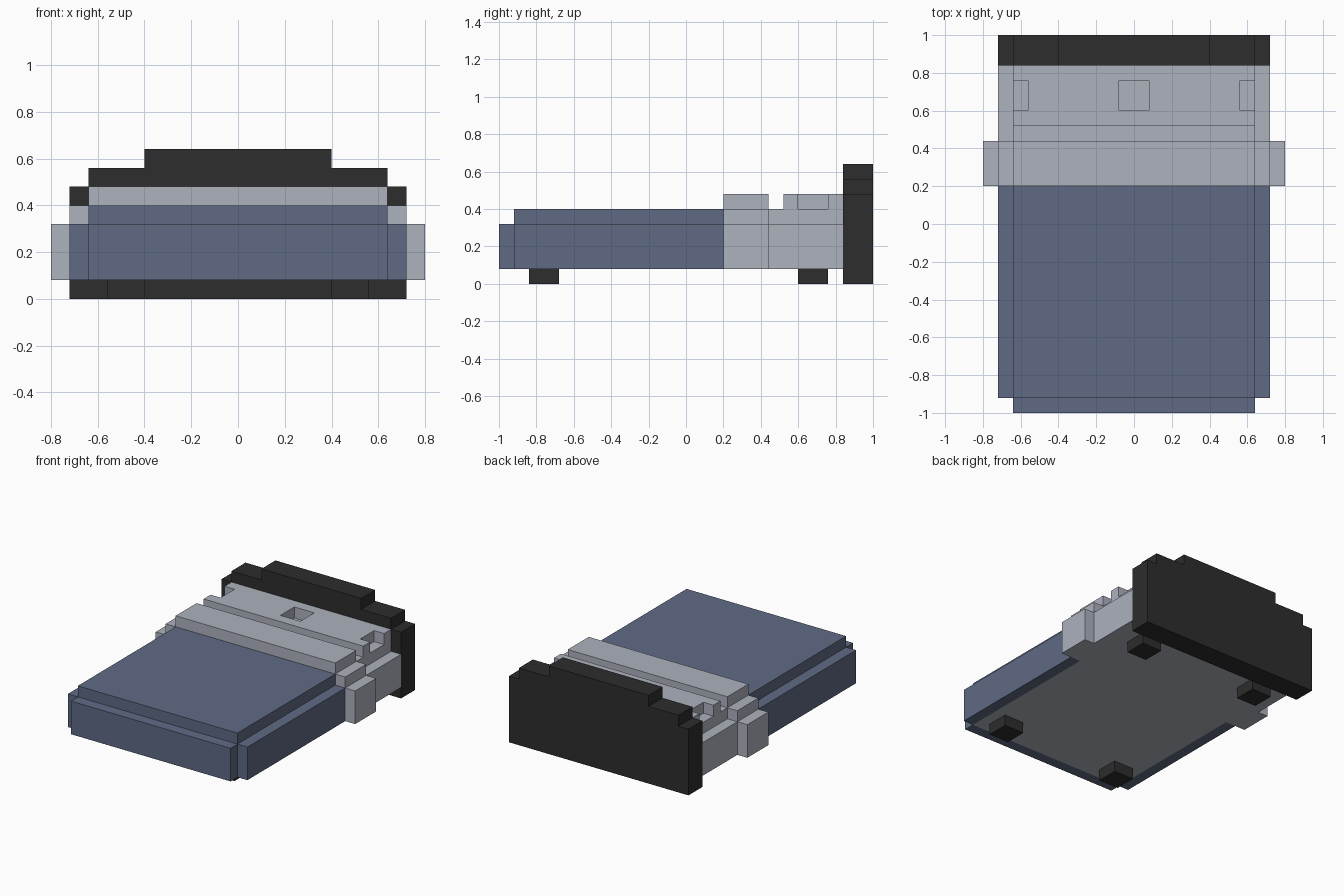
import bpy
import bmesh

if "Cube" in bpy.data.objects:
    bpy.data.objects.remove(bpy.data.objects["Cube"], do_unlink=True)


def material(name, rgb):
    """Flat material from 0-255 display values."""
    lin = [((c / 255 + 0.055) / 1.055) ** 2.4 for c in rgb] + [1.0]
    m = bpy.data.materials.new(name)
    m.use_nodes = True
    m.diffuse_color = lin
    bsdf = m.node_tree.nodes["Principled BSDF"]
    bsdf.inputs["Base Color"].default_value = lin
    bsdf.inputs["Roughness"].default_value = 0.9
    return m


BLUE = material("blanket blue", (95, 106, 132))
LINEN = material("linen grey", (173, 178, 190))
DARK = material("dark frame", (45, 45, 45))


def extrude(name, outline, y0, y1, mat):
    """Solid made by pulling an x-z outline along y."""
    bm = bmesh.new()
    face = bm.faces.new([bm.verts.new((x, y0, z)) for x, z in outline])
    new = bmesh.ops.extrude_face_region(bm, geom=[face])["geom"]
    verts = [g for g in new if isinstance(g, bmesh.types.BMVert)]
    bmesh.ops.translate(bm, verts=verts, vec=(0, y1 - y0, 0))
    bmesh.ops.recalc_face_normals(bm, faces=bm.faces)
    mesh = bpy.data.meshes.new(name)
    bm.to_mesh(mesh)
    bm.free()
    mesh.materials.append(mat)
    ob = bpy.data.objects.new(name, mesh)
    bpy.context.collection.objects.link(ob)
    return ob


def mirrored(half):
    """Close a right-hand half outline across x = 0."""
    return half + [(-x, z) for x, z in reversed(half)]


def box(name, x0, x1, y0, y1, z0, z1, mat):
    return extrude(name, [(x0, z0), (x1, z0), (x1, z1), (x0, z1)], y0, y1, mat)


# Stepped headboard
extrude("headboard", mirrored([(0.72, 0), (0.72, 0.48), (0.64, 0.48), (0.64, 0.56),
                               (0.40, 0.56), (0.40, 0.64)]), 0.84, 1.0, DARK)

# Four feet
for side, s in (("left", 1), ("right", -1)):
    for end, y in (("front", -0.84), ("back", 0.60)):
        xs = sorted((s * 0.40, s * 0.56))
        box(f"{end}_{side}_foot", *xs, y, y + 0.16, 0, 0.08, DARK)

# Mattress under the blanket, and the bare part at the head end
box("mattress", -0.64, 0.64, -0.92, 0.20, 0.08, 0.32, LINEN)
step = [(0.72, 0.08), (0.72, 0.32), (0.64, 0.32), (0.64, 0.40)]
extrude("mattress_head", mirrored(step), 0.44, 0.84, LINEN)

# Blanket draped over the mattress, with a flap at the foot end
extrude("blanket", mirrored([(0.64, 0.32), (0.64, 0.08)] + step), -0.92, 0.20, BLUE)
box("blanket_foot_flap", -0.64, 0.64, -1.0, -0.92, 0.08, 0.32, BLUE)

# Folded-back sheet
extrude("sheet_fold", mirrored([(0.80, 0.08), (0.80, 0.32), (0.72, 0.32), (0.72, 0.40),
                                (0.64, 0.40), (0.64, 0.48)]), 0.20, 0.44, LINEN)

# Pillows: one slab with a centre well and a notch at each end
pillow = box("pillows", -0.64, 0.64, 0.52, 0.84, 0.40, 0.48, LINEN)
for x0, x1 in ((-0.70, -0.56), (-0.08, 0.08), (0.56, 0.70)):
    cutter = box("notch_cutter", x0, x1, 0.60, 0.76, 0.35, 0.55, LINEN)
    cutter.hide_render = True
    mod = pillow.modifiers.new("notch", "BOOLEAN")
    mod.operation = "DIFFERENCE"
    mod.solver = "EXACT"
    mod.object = cutter
    bpy.context.view_layer.objects.active = pillow
    bpy.ops.object.modifier_apply(modifier=mod.name)
    bpy.data.objects.remove(cutter, do_unlink=True)
